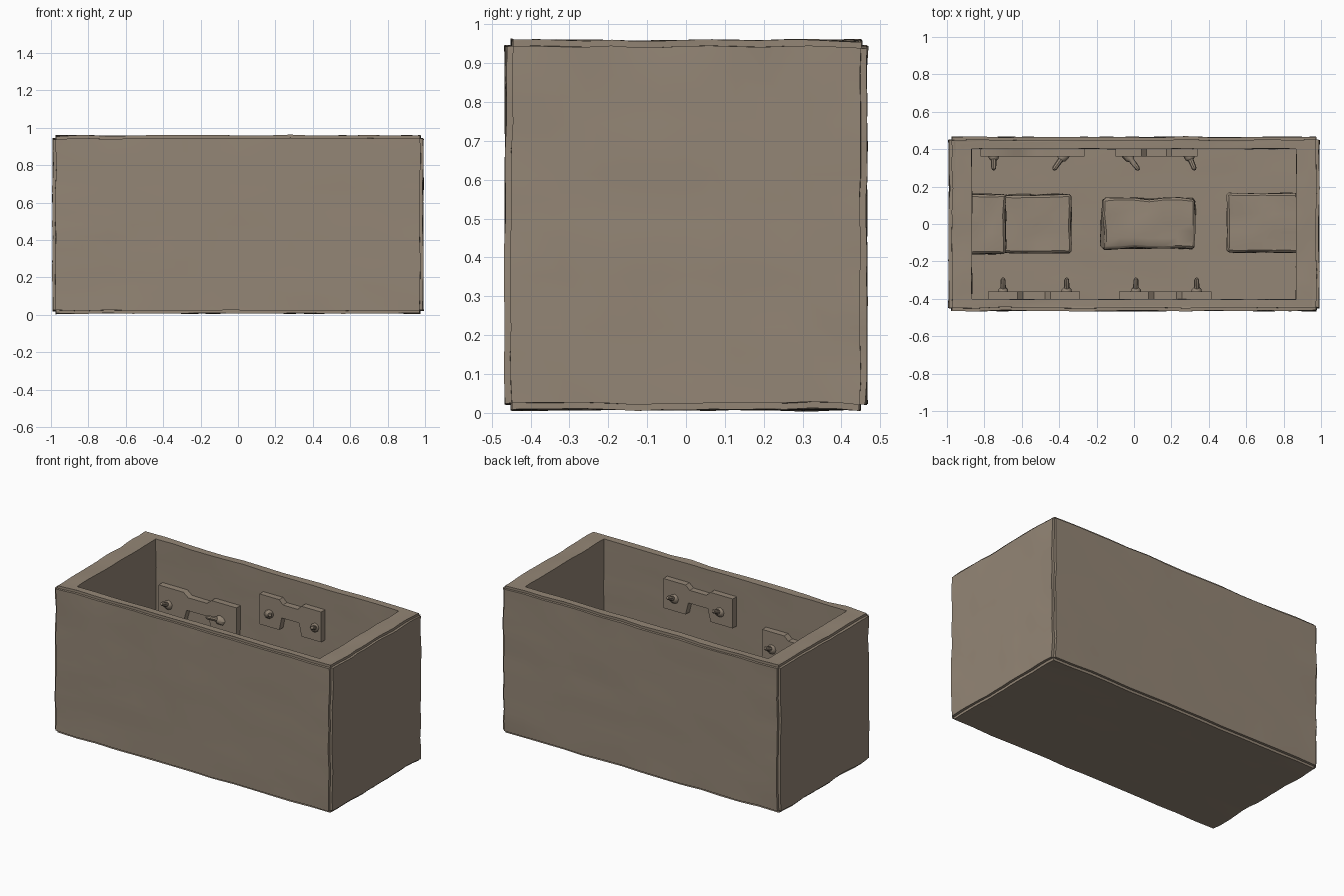
import bpy, bmesh, math
from mathutils import Vector, noise

if "Cube" in bpy.data.objects:
    bpy.data.objects.remove(bpy.data.objects["Cube"])

stone = bpy.data.materials.new("weathered brown stone")
stone.diffuse_color = (0.295, 0.238, 0.18, 1)
stone.use_nodes = True
stone.node_tree.nodes["Principled BSDF"].inputs["Base Color"].default_value = stone.diffuse_color


def finish(bm, name):
    bmesh.ops.recalc_face_normals(bm, faces=bm.faces)
    me = bpy.data.meshes.new(name)
    bm.to_mesh(me)
    bm.free()
    ob = bpy.data.objects.new(name, me)
    bpy.context.collection.objects.link(ob)
    me.materials.append(stone)
    bpy.context.view_layer.objects.active = ob
    bpy.ops.object.select_all(action='DESELECT')
    ob.select_set(True)
    bpy.ops.object.shade_smooth_by_angle(angle=math.radians(40))
    return ob


def weather(bm, amount, freq):
    for v in bm.verts:
        p = v.co * freq
        v.co += noise.noise_vector(p) * amount


def block(name, lo, hi, bevel=0.012, cuts=5, rough=0.008):
    bm = bmesh.new()
    bmesh.ops.create_cube(bm, size=1)
    lo, hi = Vector(lo), Vector(hi)
    for v in bm.verts:
        v.co = Vector([(l + h) / 2 + c * (h - l) for l, h, c in zip(lo, hi, v.co)])
    bmesh.ops.bevel(bm, geom=bm.edges[:], offset=bevel, segments=1, affect='EDGES')
    bmesh.ops.subdivide_edges(bm, edges=bm.edges[:], cuts=cuts, use_grid_fill=True)
    weather(bm, rough, 9)
    return finish(bm, name)


# Hollow stone trough with worn rim and corners
bm = bmesh.new()
bmesh.ops.create_cube(bm, size=1)
for v in bm.verts:
    v.co = Vector((v.co.x * 1.98, v.co.y * 0.93, 0.008 + (v.co.z + 0.5) * 0.95))
top = max(bm.faces, key=lambda f: f.calc_center_median().z)
bmesh.ops.inset_individual(bm, faces=[top], thickness=0.06)
for v in top.verts:
    v.co.x = math.copysign(0.867, v.co.x)
    v.co.y = math.copysign(0.402, v.co.y)
new = bmesh.ops.extrude_discrete_faces(bm, faces=[top])["faces"][0]
for v in new.verts:
    v.co.z = 0.1
bm.edges.ensure_lookup_table()
sharp = [e for e in bm.edges if e.calc_face_angle(0) > 1
         and all(abs(v.co.x) > 0.9 for v in e.verts)]
bmesh.ops.bevel(bm, geom=sharp, offset=0.016, segments=2, affect='EDGES')
bmesh.ops.subdivide_edges(bm, edges=bm.edges[:], cuts=13, use_grid_fill=True)
for v in bm.verts:
    c = v.co
    edge = (abs(c.x) > 0.965) + (abs(c.y) > 0.445) + (c.z < 0.035 or c.z > 0.935)
    v.co = c + noise.noise_vector(c * 8) * (0.008 if edge > 1 else 0.004)
    v.co.z = max(v.co.z, 0)
finish(bm, "stone_trough")

# Blocks standing on the inside floor
block("left_high_step", (-0.88, -0.16, 0.09), (-0.685, 0.16, 0.46))
block("left_low_step", (-0.70, -0.155, 0.09), (-0.335, 0.157, 0.27))
block("centre_table", (-0.17, -0.13, 0.09), (0.325, 0.14, 0.30), rough=0.016)
block("right_step", (0.497, -0.152, 0.09), (0.88, 0.165, 0.28))


# Wall plates: two pads joined by an upper bar
def wall_plate(name, x0, x1, z0, z1, side):
    w, h = x1 - x0, z1 - z0
    shape = [(0, 0), (.32, 0), (.36, .42), (.64, .42), (.68, 0), (1, 0),
             (1, 1), (.68, 1), (.62, .86), (.38, .86), (.32, 1), (0, 1)]
    bm = bmesh.new()
    f = bm.faces.new([bm.verts.new((x0 + a * w, side * 0.41, z0 + b * h)) for a, b in shape])
    ext = bmesh.ops.extrude_face_region(bm, geom=[f])["geom"]
    for v in ext:
        if isinstance(v, bmesh.types.BMVert):
            v.co.y = side * 0.362
    finish(bm, name)


# Tapered pegs with a rounded boss at the root
def peg(name, root, tip):
    root, tip = Vector(root), Vector(tip)
    bm = bmesh.new()
    d = tip - root
    rot = d.to_track_quat('Z', 'Y')
    rings = []
    for t, r in ((0, .03), (.3, .026), (.4, .015), (.9, .013), (1, .008)):
        rings.append([bm.verts.new(root + d * t + rot @ Vector(
            (r * math.cos(i * math.pi / 4), r * math.sin(i * math.pi / 4), 0))) for i in range(8)])
    for a, b in zip(rings, rings[1:]):
        for i in range(8):
            bm.faces.new((a[i], a[(i + 1) % 8], b[(i + 1) % 8], b[i]))
    bm.faces.new(rings[0])
    bm.faces.new(rings[-1])
    finish(bm, name)


# name, plate x range, z range, wall side, (peg root x, peg tip x) pairs
for name, x0, x1, z0, z1, side, pegs in (
        ("front_left", -0.78, -0.29, 0.51, 0.70, -1, ((-0.70, -0.70), (-0.36, -0.36))),
        ("front_right", -0.08, 0.415, 0.65, 0.84, -1, ((0.01, 0.01), (0.335, 0.335))),
        ("back_left", -0.82, -0.265, 0.50, 0.69, 1, ((-0.75, -0.75), (-0.37, -0.43))),
        ("back_right", -0.10, 0.34, 0.63, 0.825, 1, ((-0.04, 0.025), (0.29, 0.325)))):
    wall_plate(name + "_wall_plate", x0, x1, z0, z1, side)
    zc = (z0 + z1) / 2
    for i, (xr, xt) in enumerate(pegs):
        peg(f"{name}_peg_{i + 1}", (xr, side * 0.375, zc - 0.02), (xt, side * 0.29, zc + 0.02))
